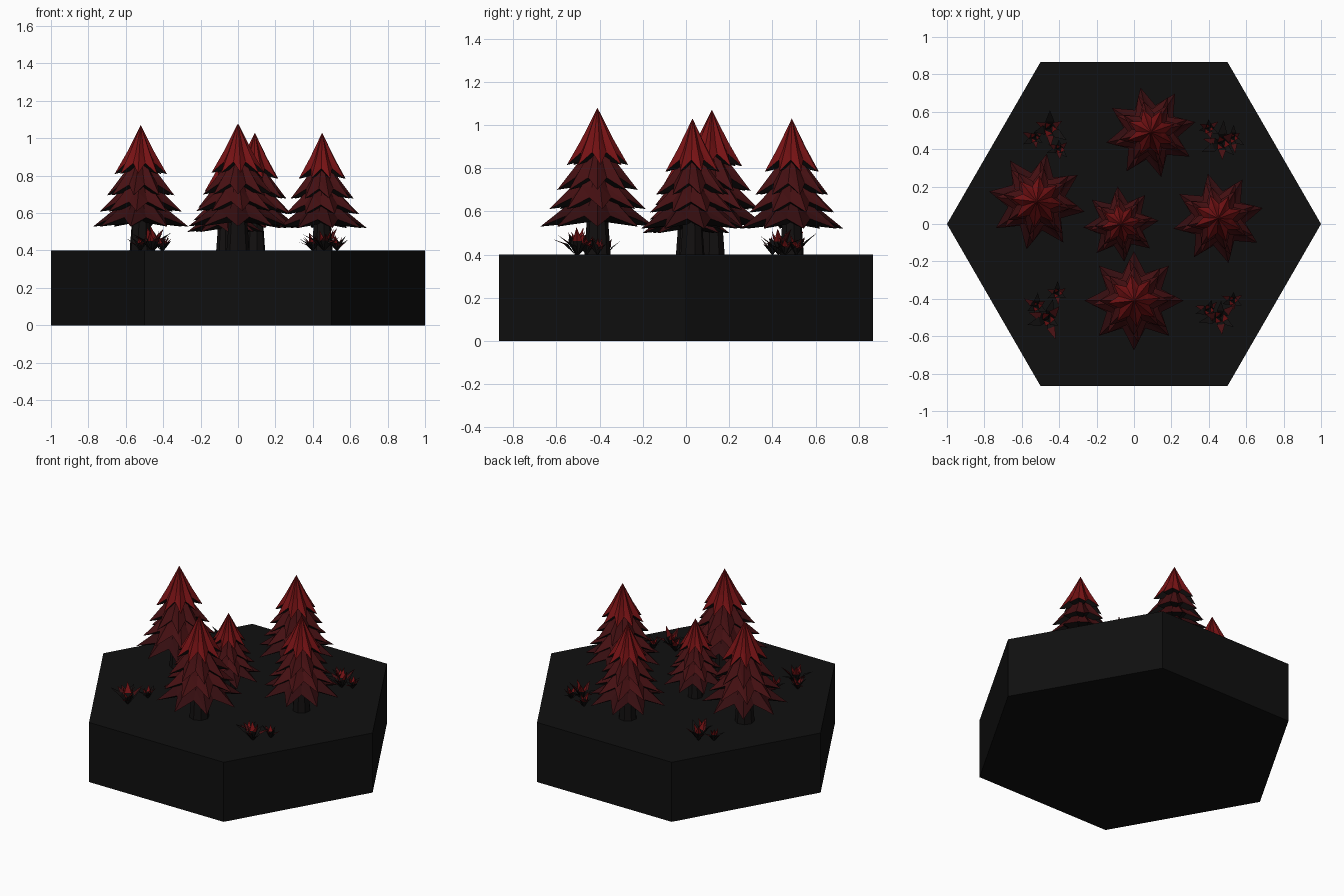
import bpy, bmesh, math, random
from mathutils import Vector, Matrix

random.seed(4)
if "Cube" in bpy.data.objects:
    bpy.data.objects.remove(bpy.data.objects["Cube"])


def material(name, color):
    m = bpy.data.materials.new(name)
    m.use_nodes = True
    m.diffuse_color = (*color, 1)
    bsdf = m.node_tree.nodes["Principled BSDF"]
    bsdf.inputs["Base Color"].default_value = (*color, 1)
    bsdf.inputs["Roughness"].default_value = 0.9
    return m


SOIL = material("black soil", (0.005, 0.005, 0.005))
BARK = material("charred bark", (0.006, 0.005, 0.005))
RED = material("crimson needles", (0.18, 0.006, 0.007))
DARK = material("dark red needles", (0.06, 0.005, 0.006))
DEEP = material("deep red needles", (0.035, 0.004, 0.005))
SHADE = material("black needles", (0.006, 0.005, 0.005))
FOLIAGE = [BARK, RED, DARK, DEEP, SHADE]


def finish(bm, name, mats, location=(0, 0, 0), turn=0, scale=1):
    mesh = bpy.data.meshes.new(name)
    bm.to_mesh(mesh)
    bm.free()
    for m in mats:
        mesh.materials.append(m)
    ob = bpy.data.objects.new(name, mesh)
    ob.location = location
    ob.rotation_euler.z = math.radians(turn)
    ob.scale = (scale,) * 3
    bpy.context.collection.objects.link(ob)
    return ob


def star_ring(bm, points, twist, r_tip, r_notch, z_tip, z_notch):
    verts = []
    for i in range(points * 2):
        a = twist + math.pi * i / points
        r, z = (r_notch, z_notch) if i % 2 else (r_tip, z_tip)
        verts.append(bm.verts.new((r * math.cos(a), r * math.sin(a), z)))
    return verts


def bridge(bm, upper, lower, mat):
    n = len(lower)
    for i in range(n):
        j = (i + 1) % n
        if len(upper) == 1:
            faces = [(upper[0], lower[i], lower[j])]
        else:
            faces = [(upper[i], lower[i], lower[j]), (upper[i], lower[j], upper[j])]
        for f in faces:
            bm.faces.new(f).material_index = mat


def tier(bm, top, tip, radius, twist, mat):
    """Pleated eight-pointed skirt of needles with a dark underside."""
    drop = top - tip
    apex = [bm.verts.new((0, 0, top))]
    mid = star_ring(bm, 8, twist, radius * 0.52, radius * 0.40,
                    top - drop * 0.55, top - drop * 0.57)
    rim = star_ring(bm, 8, twist, radius, radius * 0.60, tip, tip + drop * 0.22)
    under = bm.verts.new((0, 0, tip + drop * 0.12))
    bridge(bm, apex, mid, mat)
    bridge(bm, mid, rim, mat)
    bridge(bm, [under], rim[::-1], 4)


def tree(name, x, y, height, turn):
    bm = bmesh.new()
    # Tapered eight-sided trunk
    bmesh.ops.create_cone(bm, cap_ends=True, segments=8, radius1=0.09, radius2=0.06,
                          depth=0.4, matrix=Matrix.Translation((0, 0, 0.2)))
    # Four skirts: top, tip height, radius, colour
    skirts = [(0.52, 0.19, 0.39, 3), (0.66, 0.31, 0.33, 2),
              (0.82, 0.44, 0.275, 2), (1.0, 0.61, 0.21, 1)]
    for i, (top, tip, radius, mat) in enumerate(skirts):
        tier(bm, top, tip, radius, math.radians(6 * (i % 2)), mat)
    finish(bm, name, FOLIAGE, (x, y, 0.4), turn, height)


def leaf(bm, base, angle, length, lean, mat):
    """Folded pointed leaf: narrow foot, wide middle, sharp tip."""
    out = Vector((math.cos(angle), math.sin(angle), 0))
    side = Vector((-out.y, out.x, 0))
    up = Vector((0, 0, 1))
    mid = base + (out * math.sin(lean * 0.7) + up * math.cos(lean * 0.7)) * length * 0.5
    tip = mid + (out * math.sin(lean * 1.2) + up * math.cos(lean * 1.2)) * length * 0.5
    width = length * 0.16
    fold = out * width * 0.5
    foot, center, left, right, end = [bm.verts.new(p) for p in (
        base, mid + fold, mid + side * width, mid - side * width, tip)]
    for f, m in (((foot, center, left), 4), ((foot, right, center), 4),
                 ((center, end, left), mat), ((center, right, end), mat),
                 ((foot, left, right), 4), ((left, end, right), mat)):
        bm.faces.new(f).material_index = m


def bush(name, clumps):
    bm = bmesh.new()
    # Three leaf clumps, the first one tallest
    for k, (x, y) in enumerate(clumps):
        size = 0.15 if k == 0 else 0.1
        base = Vector((x, y, 0.395))
        for i in range(9):
            lean = 0.35 if i % 3 == 0 else random.uniform(0.6, 1.05)
            leaf(bm, base, i * math.tau / 9 + random.uniform(-0.2, 0.2),
                 size * random.uniform(0.75, 1.05), lean, (1, 2, 4)[i % 3])
    finish(bm, name, FOLIAGE)


# Six-sided ground block with a corner on each side
bm = bmesh.new()
bmesh.ops.create_cone(bm, cap_ends=True, segments=6, radius1=1, radius2=1, depth=0.4,
                      matrix=Matrix.Translation((0, 0, 0.2)) @ Matrix.Rotation(math.pi / 2, 4, "Z"))
# Turn so that corners lie on the x axis
corner = max(bm.verts, key=lambda v: v.co.x).co
bmesh.ops.rotate(bm, verts=bm.verts,
                 matrix=Matrix.Rotation(-math.atan2(corner.y, corner.x), 3, "Z"))
finish(bm, "ground_block", [SOIL])

tree("tree_front", 0, -0.41, 0.68, 0)
tree("tree_right", -0.52, 0.12, 0.67, -12)
tree("tree_back", 0.09, 0.49, 0.63, 13)
tree("tree_left", 0.45, 0.03, 0.63, 13)
tree("tree_middle", -0.07, 0, 0.52, 5)

bush("bush_back_right", [(-0.45, 0.51), (-0.53, 0.46), (-0.40, 0.40)])
bush("bush_back_left", [(0.47, 0.43), (0.40, 0.51), (0.53, 0.46)])
bush("bush_front_right", [(-0.46, -0.51), (-0.52, -0.44), (-0.41, -0.37)])
bush("bush_front_left", [(0.46, -0.50), (0.40, -0.46), (0.53, -0.41)])
